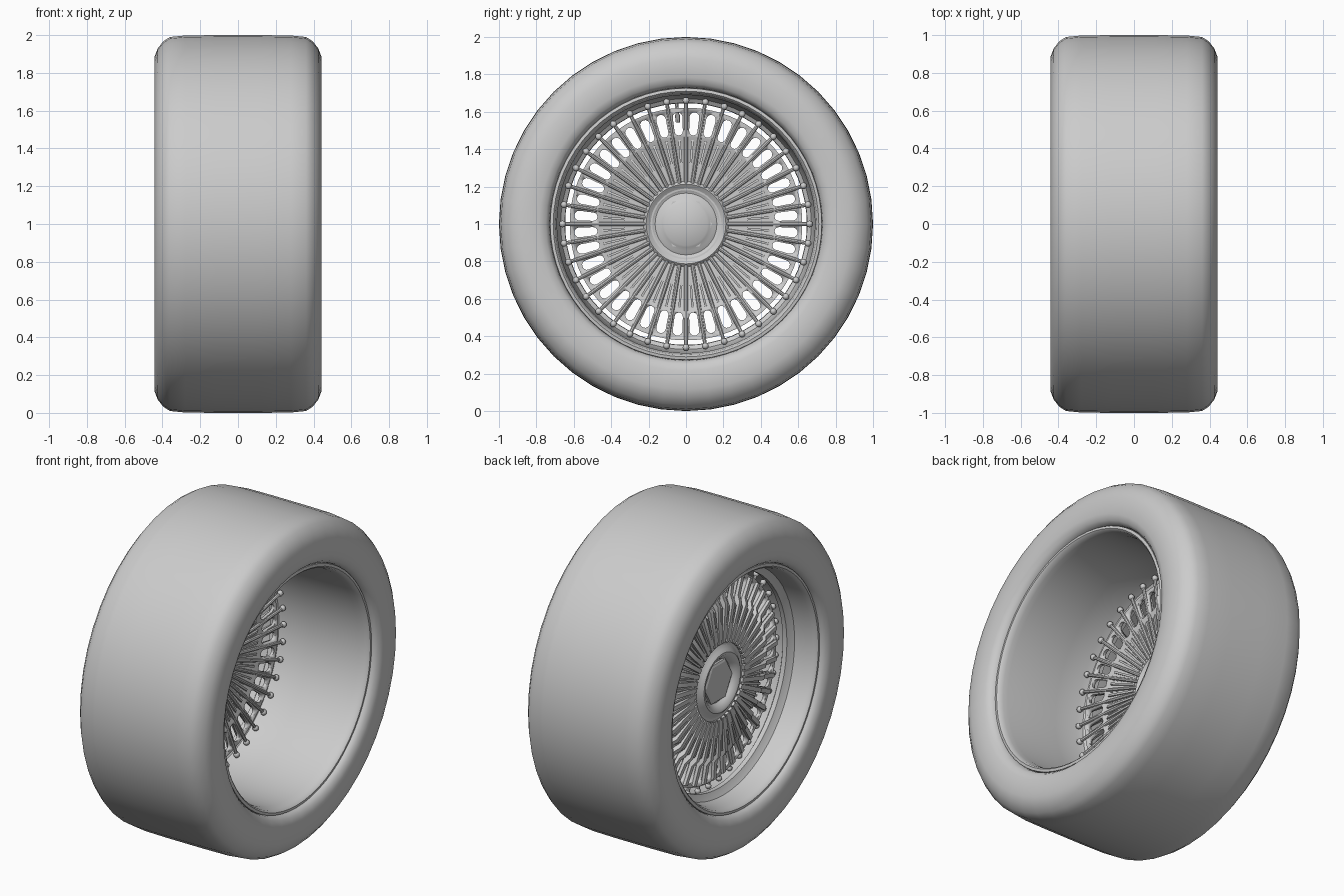
import bpy, bmesh, math
from mathutils import Matrix, Vector

if "Cube" in bpy.data.objects:
    bpy.data.objects.remove(bpy.data.objects["Cube"])

N = 40            # spoke count
STEP = math.tau / N


def finish(name, bm, smooth=40):
    bmesh.ops.recalc_face_normals(bm, faces=bm.faces)
    me = bpy.data.meshes.new(name)
    bm.to_mesh(me)
    bm.free()
    ob = bpy.data.objects.new(name, me)
    bpy.context.collection.objects.link(ob)
    bpy.ops.object.select_all(action='DESELECT')
    bpy.context.view_layer.objects.active = ob
    ob.select_set(True)
    bpy.ops.object.shade_smooth_by_angle(angle=math.radians(smooth))
    return ob


def pos(x, r, a, t=0.0):
    """Point at radius r, angle a about the x axle, with sideways offset t."""
    return Vector((x, r * math.cos(a) - t * math.sin(a),
                   1 + r * math.sin(a) + t * math.cos(a)))


def lathe(name, profile, seg, smooth=40):
    """Closed (x, r) profile spun about the axle."""
    bm = bmesh.new()
    rings = []
    for x, r in profile:
        if r == 0:
            rings.append([bm.verts.new((x, 0, 1))] * seg)
        else:
            rings.append([bm.verts.new(pos(x, r, math.tau * i / seg)) for i in range(seg)])
    for k in range(len(rings)):
        p, q = rings[k], rings[(k + 1) % len(rings)]
        for i in range(seg):
            j = (i + 1) % seg
            vs = list(dict.fromkeys((p[i], p[j], q[j], q[i])))
            if len(vs) > 2:
                bm.faces.new(vs)
    return finish(name, bm, smooth)


def prism(bm, ring0, ring1):
    """Closed solid between two matching outlines."""
    s = [[bm.verts.new(p) for p in ring] for ring in (ring0, ring1)]
    bm.faces.new(s[0])
    bm.faces.new(s[1][::-1])
    for i in range(len(ring0)):
        j = (i + 1) % len(ring0)
        bm.faces.new((s[0][i], s[0][j], s[1][j], s[1][i]))


def fins(name, profile, width, offset):
    """Radial blades: (x, r) outline given a thickness, repeated around."""
    bm = bmesh.new()
    for n in range(N):
        a = (n + offset) * STEP
        prism(bm, *[[pos(x, r, a, t) for x, r in profile]
                    for t in (-width / 2, width / 2)])
    return finish(name, bm)


def rod(bm, a, b, r1, r2, seg=8):
    d = b - a
    m = Matrix.Translation((a + b) / 2) @ d.to_track_quat('Z', 'Y').to_matrix().to_4x4()
    bmesh.ops.create_cone(bm, cap_ends=True, segments=seg, radius1=r1, radius2=r2,
                          depth=d.length, matrix=m)


# tyre: mirrored half section with chamfered shoulders
half = [(0.37, 0.725), (0.405, 0.732), (0.428, 0.75), (0.44, 0.785), (0.442, 0.83),
        (0.442, 0.885), (0.425, 0.93), (0.395, 0.968), (0.36, 0.99),
        (0.28, 0.998), (0.12, 1.0)]
lathe("tyre", half + [(-x, r) for x, r in reversed(half)], 48, 60)

# rim barrel with lips and the inner seat ring for the spokes
lathe("rim", [(0.385, 0.728), (0.402, 0.726), (0.405, 0.71), (0.395, 0.70), (0.37, 0.695),
              (0.34, 0.69), (0.0, 0.685), (-0.15, 0.68), (-0.19, 0.67), (-0.205, 0.648),
              (-0.235, 0.646), (-0.245, 0.665), (-0.26, 0.685), (-0.34, 0.69),
              (-0.37, 0.695), (-0.395, 0.70), (-0.405, 0.71), (-0.402, 0.726),
              (-0.385, 0.728), (-0.37, 0.717), (0.37, 0.717)], 64)

# slotted disc
disc = lathe("disc", [(-0.222, 0.18), (-0.207, 0.44), (-0.187, 0.47), (-0.18, 0.622),
                      (-0.162, 0.622), (-0.168, 0.47), (-0.185, 0.44), (-0.205, 0.18)], 80)
bm = bmesh.new()
for n in range(N):
    outline = []
    for rc, w, start in ((0.573, 0.026, -90), (0.497, 0.022, 90)):
        for k in range(7):
            p = math.radians(start + 30 * k)
            outline.append((rc + w * math.cos(p), w * math.sin(p)))
    prism(bm, *[[pos(x, r, (n + 0.5) * STEP, t) for r, t in outline] for x in (-0.3, -0.1)])
cutter = finish("slot_cutter", bm)
cutter.hide_render = True
mod = disc.modifiers.new("slots", 'BOOLEAN')
mod.object = cutter
mod.operation = 'DIFFERENCE'
mod.solver = 'EXACT'
bpy.context.view_layer.objects.active = disc
bpy.ops.object.modifier_apply(modifier=mod.name)
bpy.data.objects.remove(cutter)

# outer blades on the face, short ridges between them
fins("face_blades", [(-0.235, 0.23), (-0.228, 0.46), (-0.205, 0.495), (-0.197, 0.61),
                     (-0.17, 0.61), (-0.178, 0.47), (-0.205, 0.23)], 0.026, 0)
fins("inner_ridges", [(-0.232, 0.25), (-0.222, 0.44), (-0.19, 0.47), (-0.172, 0.44),
                      (-0.195, 0.25)], 0.012, 0.5)

# wire spokes with round nipples
bm = bmesh.new()
for n in range(N):
    a = n * STEP
    rod(bm, pos(-0.2, 0.22, a), pos(-0.152, 0.66, a), 0.011, 0.010)
    bmesh.ops.create_uvsphere(bm, u_segments=10, v_segments=6, radius=0.018,
                              matrix=Matrix.Translation(pos(-0.152, 0.66, a)))
finish("spokes", bm)

# hub: flared collar outside, dished inside, with a recessed hexagonal cap
lathe("hub", [(-0.212, 0.235), (-0.222, 0.21), (-0.235, 0.195), (-0.248, 0.178),
              (-0.245, 0.162), (-0.225, 0.142), (-0.21, 0.13), (-0.21, 0),
              (-0.19, 0), (-0.19, 0.115), (-0.198, 0.125), (-0.205, 0.145),
              (-0.215, 0.165), (-0.208, 0.185), (-0.19, 0.205), (-0.185, 0.213),
              (-0.19, 0.22)], 48)
lathe("hub_cap", [(-0.2, 0), (-0.2, 0.14), (-0.22, 0.135), (-0.225, 0.12),
                  (-0.225, 0)], 6, 20)

# valve stem
bm = bmesh.new()
va = math.pi / 2 + 0.5 * STEP
rod(bm, pos(-0.265, 0.69, va), pos(-0.25, 0.58, va), 0.010, 0.010)
rod(bm, pos(-0.25, 0.585, va), pos(-0.245, 0.545, va), 0.014, 0.012)
finish("valve", bm)
